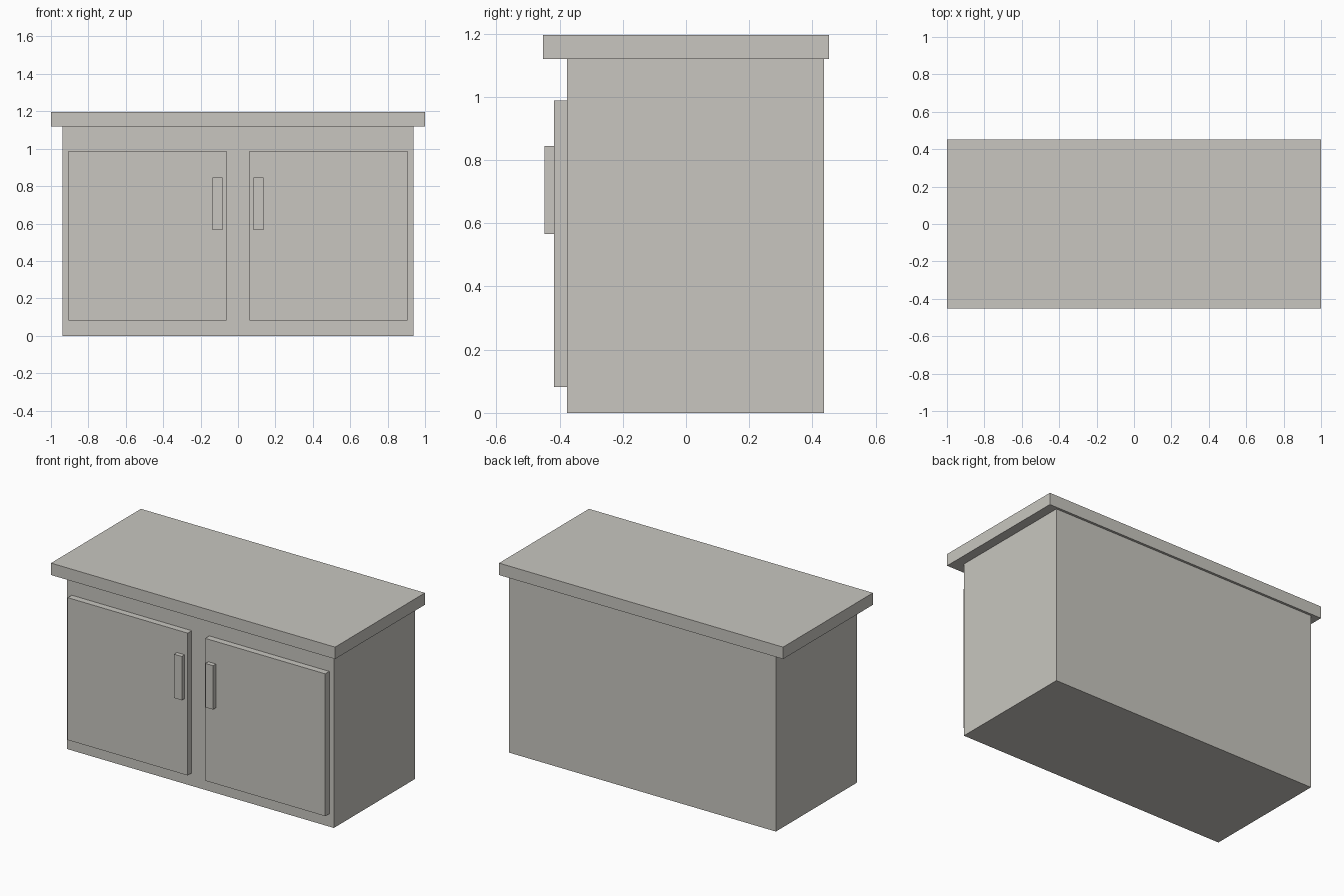
import bpy
import bmesh
from mathutils import Vector

default = bpy.data.objects.get("Cube")
if default:
    bpy.data.objects.remove(default, do_unlink=True)

# One warm grey for the whole cabinet
COLOUR = (0.58, 0.565, 0.525, 1.0)
grey = bpy.data.materials.new("warm_grey")
grey.use_nodes = True
grey.diffuse_color = COLOUR
grey.node_tree.nodes["Principled BSDF"].inputs["Base Color"].default_value = COLOUR


def box(name, low, high):
    """Box between two opposite corners, with its origin at its centre."""
    low, high = Vector(low), Vector(high)
    mesh = bpy.data.meshes.new(name)
    bm = bmesh.new()
    bmesh.ops.create_cube(bm, size=1)
    bmesh.ops.scale(bm, vec=high - low, verts=bm.verts)
    bm.to_mesh(mesh)
    bm.free()
    mesh.materials.append(grey)
    obj = bpy.data.objects.new(name, mesh)
    obj.location = (low + high) / 2
    bpy.context.collection.objects.link(obj)
    return obj


BODY_FRONT, DOOR_FRONT, HANDLE_FRONT = -0.377, -0.418, -0.447
BODY_TOP = 1.12

# Carcass and overhanging worktop
box("cabinet_body", (-0.939, BODY_FRONT, 0), (0.939, 0.437, BODY_TOP))
box("worktop", (-1, -0.452, BODY_TOP), (1, 0.452, 1.196))

# Mirrored pair of doors, handles near the middle
for side, sign in (("left", 1), ("right", -1)):
    def front_panel(name, inner, outer, bottom, top, front, back):
        x0, x1 = sorted((sign * inner, sign * outer))
        box(f"{side}_{name}", (x0, front, bottom), (x1, back, top))

    front_panel("door", 0.062, 0.907, 0.082, 0.988, DOOR_FRONT, BODY_FRONT)
    front_panel("handle", 0.083, 0.137, 0.566, 0.845, HANDLE_FRONT, DOOR_FRONT)
